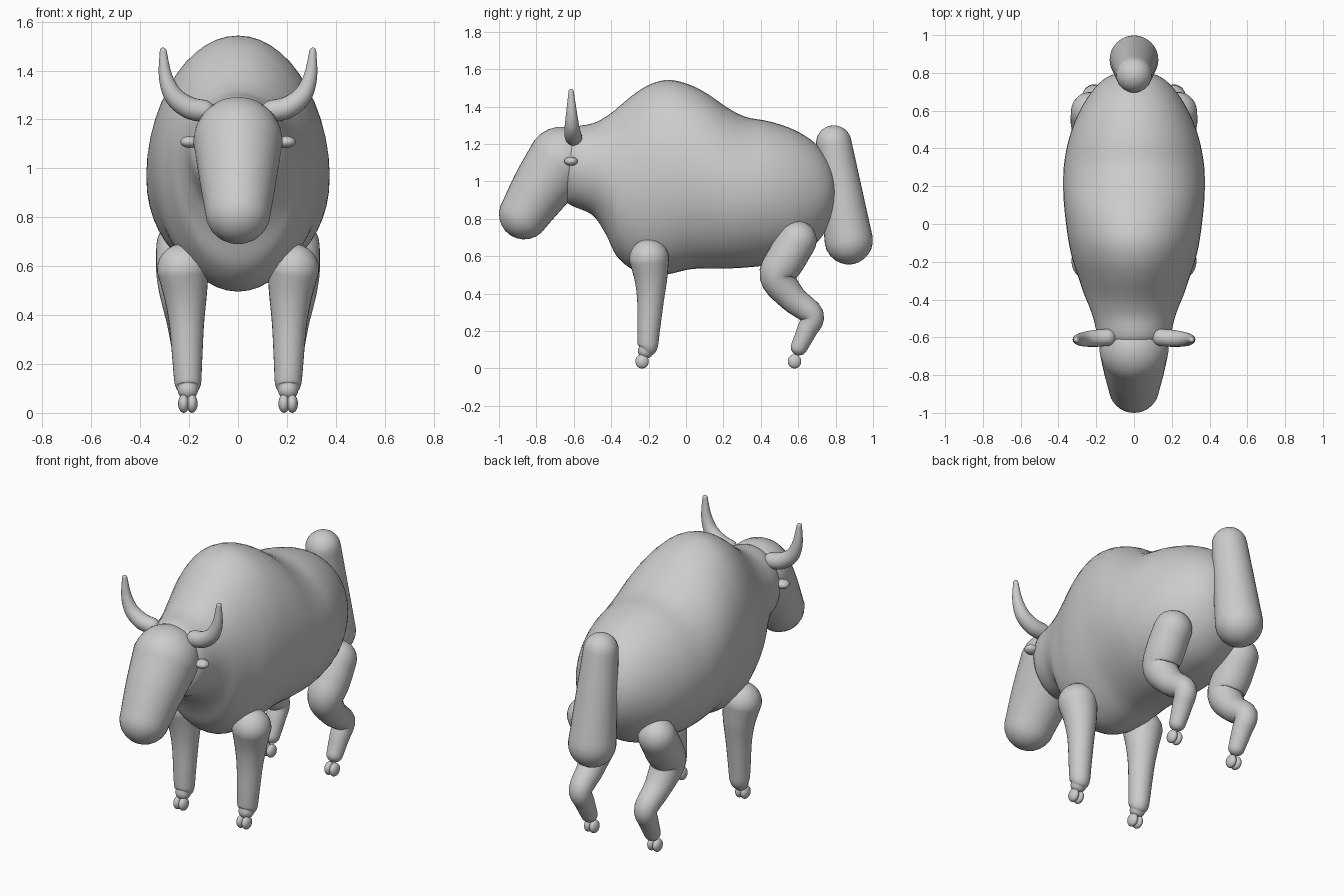
import bpy, bmesh, math
from mathutils import Vector

if "Cube" in bpy.data.objects:
    bpy.data.objects.remove(bpy.data.objects["Cube"])


def spline(rows, steps):
    """Catmull-Rom interpolation through rows of numbers."""
    pts = [Vector(r) for r in rows]
    out = []
    for i in range(len(pts) - 1):
        p0, p1, p2, p3 = pts[max(i - 1, 0)], pts[i], pts[i + 1], pts[min(i + 2, len(pts) - 1)]
        for k in range(steps):
            t = k / steps
            out.append(0.5 * (2 * p1 + (p2 - p0) * t + (2 * p0 - 5 * p1 + 4 * p2 - p3) * t * t
                              + (3 * p1 - p0 - 3 * p2 + p3) * t ** 3))
    return out + [pts[-1]]


def loft(name, rings):
    """Skin a list of closed rings and close both ends."""
    bm = bmesh.new()
    vs = [[bm.verts.new(p) for p in ring] for ring in rings]
    n = len(vs[0])
    for a, b in zip(vs, vs[1:]):
        for i in range(n):
            bm.faces.new((a[i], a[(i + 1) % n], b[(i + 1) % n], b[i]))
    bm.faces.new(vs[0])
    bm.faces.new(vs[-1])
    bmesh.ops.recalc_face_normals(bm, faces=bm.faces)
    me = bpy.data.meshes.new(name)
    bm.to_mesh(me)
    bm.free()
    me.shade_smooth()
    ob = bpy.data.objects.new(name, me)
    bpy.context.collection.objects.link(ob)
    return ob


def tube(name, rows, steps=5, n=28, wide=1.0):
    """Round-ended tube through (x, y, z, radius) rows."""
    pts = spline(rows, steps)
    pos = [p.to_3d() for p in pts]
    rad = [p[3] for p in pts]
    last = len(pts) - 1
    dirs = [(pos[min(i + 1, last)] - pos[max(i - 1, 0)]).normalized() for i in range(last + 1)]
    stations = []
    caps = [math.radians(a) for a in (88, 75, 60, 45, 30, 15)]
    for a in caps:
        stations.append((pos[0] - dirs[0] * rad[0] * math.sin(a), dirs[0], rad[0] * math.cos(a)))
    stations += list(zip(pos, dirs, rad))
    for a in reversed(caps):
        stations.append((pos[-1] + dirs[-1] * rad[-1] * math.sin(a), dirs[-1], rad[-1] * math.cos(a)))
    rings = []
    for c, d, r in stations:
        u = d.cross(Vector((0, 1, 0)) if abs(d.x) > 0.9 or name.endswith("horn") else Vector((1, 0, 0))).normalized()
        v = d.cross(u)
        ring = []
        for k in range(n):
            a = 2 * math.pi * k / n
            p = (u * math.cos(a) + v * math.sin(a)) * r
            p.x *= wide
            ring.append(c + p)
        rings.append(ring)
    return loft(name, rings)


def ball(name, loc, size):
    bpy.ops.mesh.primitive_uv_sphere_add(segments=20, ring_count=12, location=loc)
    ob = bpy.context.object
    ob.name = name
    ob.scale = size
    bpy.ops.object.shade_smooth()


# Body: elliptical sections (y, top, bottom, half width)
sections = [
    (-0.648, 1.06, 0.98, 0.04), (-0.64, 1.22, 0.90, 0.13), (-0.61, 1.285, 0.87, 0.185),
    (-0.5, 1.31, 0.82, 0.215), (-0.43, 1.345, 0.72, 0.24), (-0.37, 1.39, 0.60, 0.265),
    (-0.28, 1.465, 0.525, 0.295), (-0.19, 1.52, 0.497, 0.325), (-0.09, 1.543, 0.505, 0.347),
    (0.02, 1.517, 0.53, 0.362), (0.12, 1.465, 0.535, 0.372), (0.22, 1.395, 0.535, 0.375),
    (0.32, 1.345, 0.54, 0.37), (0.45, 1.32, 0.555, 0.345), (0.58, 1.275, 0.59, 0.297),
    (0.69, 1.205, 0.665, 0.232), (0.76, 1.12, 0.755, 0.168), (0.795, 1.04, 0.84, 0.10),
    (0.808, 0.96, 0.91, 0.02)]
rings = []
for y, top, bot, w in spline(sections, 4):
    rings.append([(w * math.cos(2 * math.pi * k / 48), y,
                   (top + bot) / 2 + (top - bot) / 2 * math.sin(2 * math.pi * k / 48)) for k in range(48)])
loft("body", rings)

# Head and tail
tube("head", [(0, -0.665, 1.11, 0.183), (0, -0.77, 0.97, 0.16), (0, -0.865, 0.825, 0.135)],
     n=36, wide=1.0)
tube("tail", [(0, 0.79, 1.205, 0.095), (0, 0.83, 0.945, 0.112), (0, 0.87, 0.685, 0.129)], n=32)

for side, s in (("left", 1), ("right", -1)):
    # Horns and ears
    tube(side + "_horn", [(s * 0.14, -0.60, 1.235, 0.045), (s * 0.20, -0.605, 1.248, 0.045),
                          (s * 0.262, -0.61, 1.295, 0.039), (s * 0.296, -0.612, 1.375, 0.028),
                          (s * 0.306, -0.614, 1.48, 0.014)], n=20)
    ball(side + "_ear", (s * 0.198, -0.615, 1.108), (0.038, 0.036, 0.024))
    # Legs
    tube(side + "_front_leg", [(s * 0.225, -0.197, 0.585, 0.107), (s * 0.215, -0.188, 0.48, 0.088),
                               (s * 0.21, -0.19, 0.36, 0.071), (s * 0.207, -0.2, 0.2, 0.06),
                               (s * 0.205, -0.205, 0.12, 0.054), (s * 0.205, -0.215, 0.095, 0.042)])
    tube(side + "_hind_leg", [(s * 0.23, 0.595, 0.685, 0.104), (s * 0.23, 0.535, 0.585, 0.105),
                              (s * 0.225, 0.49, 0.49, 0.096), (s * 0.217, 0.57, 0.375, 0.075),
                              (s * 0.212, 0.675, 0.285, 0.063), (s * 0.207, 0.645, 0.2, 0.054),
                              (s * 0.205, 0.605, 0.115, 0.045)])
    # Cloven hooves
    for leg, y in (("front", -0.235), ("hind", 0.58)):
        for toe in (-1, 1):
            ball(f"{side}_{leg}_hoof", (s * 0.205 + toe * 0.017, y, 0.038), (0.023, 0.036, 0.038))
